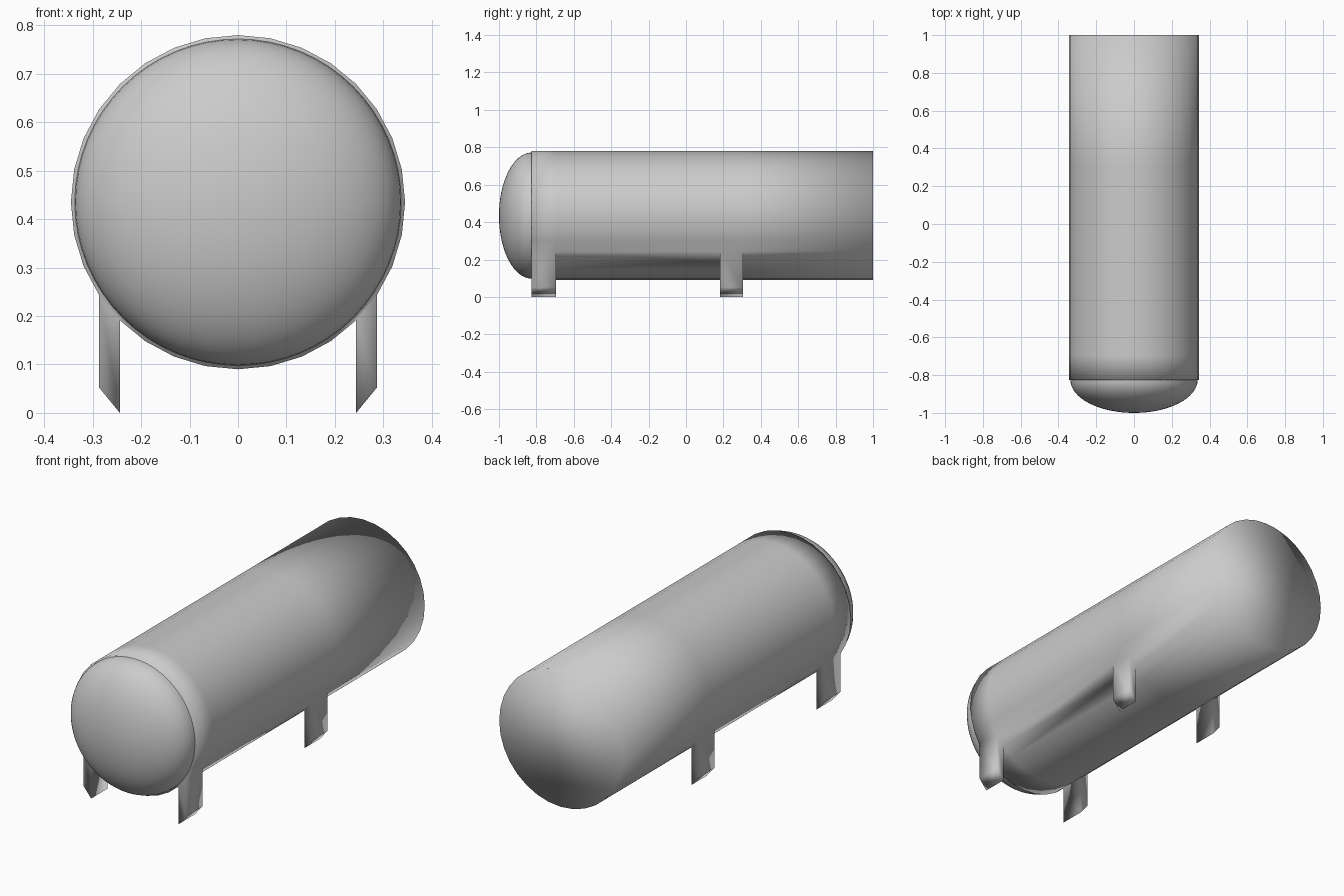
import bpy, bmesh
from math import sin, cos, pi, radians
from mathutils import Matrix, Vector

if "Cube" in bpy.data.objects:
    bpy.data.objects.remove(bpy.data.objects["Cube"])

SIDES, R, ZC = 32, 0.345, 0.435
RINGS = [-0.825, -0.695, 0.183, 0.305, 1.0]


def finish(bm, name):
    bmesh.ops.recalc_face_normals(bm, faces=bm.faces)
    for f in bm.faces:
        f.smooth = True
    mesh = bpy.data.meshes.new(name)
    bm.to_mesh(mesh)
    bm.free()
    obj = bpy.data.objects.new(name, mesh)
    bpy.context.collection.objects.link(obj)
    return obj


# Tank shell: rings along y, flat caps, smooth shaded throughout
bm = bmesh.new()
rings = [[bm.verts.new((R * cos(2 * pi * i / SIDES), y, ZC + R * sin(2 * pi * i / SIDES)))
          for i in range(SIDES)] for y in RINGS]
for a, b in zip(rings, rings[1:]):
    for i in range(SIDES):
        j = (i + 1) % SIDES
        bm.faces.new((a[i], a[j], b[j], b[i]))
bm.faces.new(rings[0])
bm.faces.new(rings[-1])
bmesh.ops.recalc_face_normals(bm, faces=bm.faces)

# Legs: one shell face on each side pulled straight down to the ground
drop = ZC - R * sin(radians(45))
legs = []
for f in bm.faces:
    c = f.calc_center_median()
    if len(f.verts) == 4 and 0.25 < abs(c.x) < 0.28 and c.z < ZC \
            and (c.y < -0.7 or 0.2 < c.y < 0.3):
        legs.append(f)
for f in legs:
    geo = bmesh.ops.extrude_discrete_faces(bm, faces=[f])
    bmesh.ops.translate(bm, vec=Vector((0, 0, -drop)), verts=geo["faces"][0].verts)
finish(bm, "tank_shell_with_legs")

# Domed front end: half of a flattened sphere
bm = bmesh.new()
bmesh.ops.create_uvsphere(bm, u_segments=64, v_segments=32, radius=1)
bmesh.ops.delete(bm, geom=[v for v in bm.verts if v.co.z < -0.001], context='VERTS')
bmesh.ops.transform(bm, verts=bm.verts, matrix=Matrix.Translation((0, -0.825, ZC))
                    @ Matrix.Diagonal((0.337, 0.175, 0.337, 1))
                    @ Matrix.Rotation(radians(90), 4, 'X'))
finish(bm, "front_dome")
